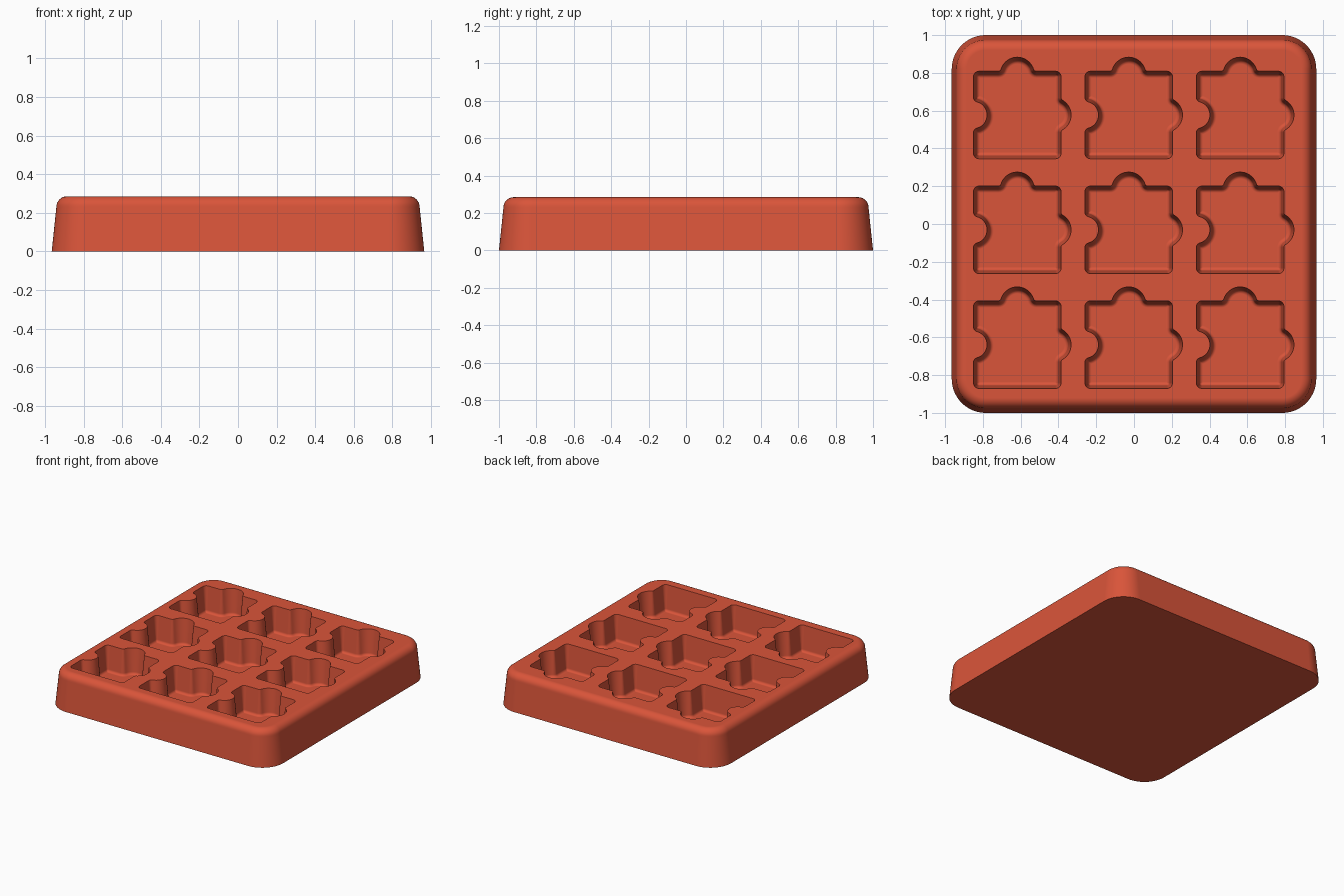
import bpy, bmesh
from math import sin, cos, pi, sqrt, atan2
from mathutils import Matrix, Vector

HEIGHT, FLOOR = 0.285, 0.085
HALF = 0.232            # half width of a pocket opening
CORNER = 0.03

if "Cube" in bpy.data.objects:
    bpy.data.objects.remove(bpy.data.objects["Cube"])

red = bpy.data.materials.new("brick red silicone")
red.use_nodes = True
colour = (0.70, 0.09, 0.042, 1)
red.diffuse_color = colour
red.node_tree.nodes["Principled BSDF"].inputs["Base Color"].default_value = colour


def arc(cx, cy, r, start, end, steps):
    return [Vector((cx + r * cos(start + (end - start) * i / steps),
                    cy + r * sin(start + (end - start) * i / steps), 0))
            for i in range(steps + 1)]


def bump(offset, radius, fillet, inset, tab):
    """Filleted tab or notch in the middle of the +x side, walked towards +y."""
    xc = HALF + offset
    if tab:
        r, f = radius - inset, fillet + inset
        xf, start = HALF - inset + f, pi
    else:
        r, f = radius + inset, max(fillet - inset, 0.005)
        xf, start = HALF - inset - f, 0
    dy = sqrt((r + f) ** 2 - (xf - xc) ** 2)
    a = atan2(dy, xc - xf)
    end = pi - a if tab else -pi - a
    return (arc(xf, -dy, f, start, a, 5)
            + arc(xc, 0, r, a - pi, end, 20)[1:-1]
            + arc(xf, dy, f, -a, -start, 5))


def pocket_outline(inset):
    r = max(CORNER - inset, 0.005)
    c = HALF - inset - r
    sides = [bump(-0.037, 0.09, 0.015, inset, True),    # right tab
             bump(-0.016, 0.09, 0.015, inset, True),    # back tab
             bump(0.0, 0.072, 0.025, inset, False),     # left notch
             []]                                        # plain front
    points = []
    for k, side in enumerate(sides):
        turn = Matrix.Rotation(k * pi / 2, 3, 'Z')
        points += [turn @ p for p in side + arc(c, c, r, 0, pi / 2, 6)]
    return points


def body_outline(inset):
    r = 0.18 - inset
    x, y = 0.965 - 0.18, 1.0 - 0.18
    points = []
    for k, (sx, sy) in enumerate([(1, 1), (-1, 1), (-1, -1), (1, -1)]):
        points += arc(sx * x, sy * y, r, k * pi / 2, (k + 1) * pi / 2, 14)
    return points


def loft(bm, outline, levels, origin=(0, 0)):
    """Closed solid through the outline at each (inset, z), bottom to top."""
    shift = Vector((*origin, 0))
    rings = [[bm.verts.new(p + shift + Vector((0, 0, z))) for p in outline(inset)]
             for inset, z in levels]
    for low, high in zip(rings, rings[1:]):
        for i in range(len(low)):
            j = (i + 1) % len(low)
            bm.faces.new((low[i], low[j], high[j], high[i]))
    bm.faces.new(rings[0][::-1])
    bm.faces.new(rings[-1])


def make_object(name, bm):
    mesh = bpy.data.meshes.new(name)
    bm.to_mesh(mesh)
    bm.free()
    mesh.materials.append(red)
    obj = bpy.data.objects.new(name, mesh)
    bpy.context.collection.objects.link(obj)
    return obj


# Tray body: tapered sides with a rounded top rim
bm = bmesh.new()
rim, taper = 0.055, 0.024
levels = [(0, 0)]
for i in range(9):
    t = i / 8 * pi / 2
    levels.append((taper + rim * (1 - cos(t)), HEIGHT - rim + rim * sin(t)))
loft(bm, body_outline, levels)
tray = make_object("mould_tray", bm)

# Pocket cutters: tapered jigsaw pieces with a rounded floor edge
bm = bmesh.new()
edge, draft = 0.02, 0.016
levels = []
for i in range(6):
    t = i / 5 * pi / 2
    levels.append((draft + edge * (1 - sin(t)), FLOOR + edge * (1 - cos(t))))
levels += [(0, HEIGHT), (0, HEIGHT + 0.05)]
for col in (-1, 0, 1):
    for row in (-1, 0, 1):
        loft(bm, pocket_outline, levels, (-0.028 + 0.59 * col, -0.031 + 0.608 * row))
cutter = make_object("pocket_cutter", bm)
cutter.hide_render = True

# Cut the pockets
cut = tray.modifiers.new("pockets", 'BOOLEAN')
cut.operation = 'DIFFERENCE'
cut.solver = 'EXACT'
cut.object = cutter
for obj in bpy.context.selected_objects:
    obj.select_set(False)
tray.select_set(True)
bpy.context.view_layer.objects.active = tray
bpy.ops.object.modifier_apply(modifier=cut.name)
bpy.data.objects.remove(cutter)

# Smooth shading with crisp pocket lips and base edge
bpy.ops.object.shade_smooth_by_angle(angle=pi / 5)
weighted = tray.modifiers.new("weighted_normals", 'WEIGHTED_NORMAL')
weighted.keep_sharp = True
